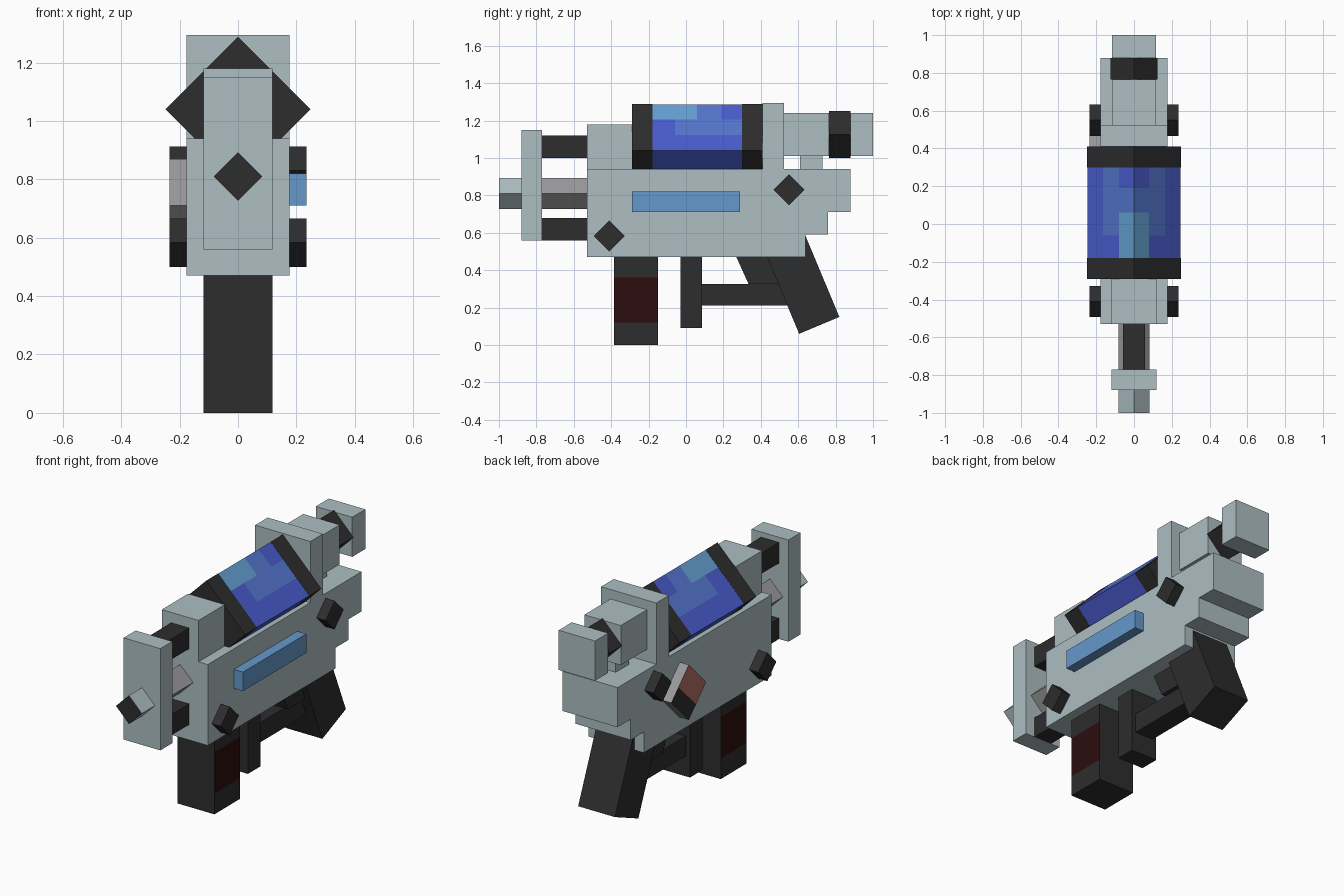
import bpy, bmesh, math
from mathutils import Matrix, Vector

if "Cube" in bpy.data.objects:
    bpy.data.objects.remove(bpy.data.objects["Cube"])


def material(name, rgb):
    lin = [((c / 255 + 0.055) / 1.055) ** 2.4 if c > 10 else c / 255 / 12.92 for c in rgb]
    m = bpy.data.materials.new(name)
    m.use_nodes = True
    m.diffuse_color = (*lin, 1)
    bsdf = m.node_tree.nodes["Principled BSDF"]
    bsdf.inputs["Base Color"].default_value = (*lin, 1)
    bsdf.inputs["Roughness"].default_value = 0.7
    return m


PALE = material("pale steel", (173, 190, 194))
DARK = material("charcoal", (45, 45, 45))
GREY = material("mid grey", (154, 154, 156))
BAR = material("light blue", (101, 153, 203))
RED = material("dark red", (45, 13, 14))
ROSE = material("dusty red", (180, 112, 106))
GLASS = material("deep blue", (74, 92, 206))
GLASS_MID = material("medium blue", (84, 118, 206))
GLASS_LIGHT = material("sky blue", (100, 160, 210))


def finish(name, bm, *mats):
    bmesh.ops.recalc_face_normals(bm, faces=bm.faces)
    mesh = bpy.data.meshes.new(name)
    bm.to_mesh(mesh)
    bm.free()
    for m in mats:
        mesh.materials.append(m)
    ob = bpy.data.objects.new(name, mesh)
    bpy.context.collection.objects.link(ob)
    return ob


def box_mesh(x, y, z, axis="X", angle=0):
    """Box from (low, high) ranges, turned about its own centre."""
    bm = bmesh.new()
    size = [r[1] - r[0] for r in (x, y, z)]
    mid = Vector([(r[0] + r[1]) / 2 for r in (x, y, z)])
    mat = Matrix.Translation(mid) @ Matrix.Rotation(math.radians(angle), 4, axis) @ Matrix.Diagonal((*size, 1))
    bmesh.ops.create_cube(bm, size=1, matrix=mat)
    return bm


def box(name, half_x, y, z, mat):
    return finish(name, box_mesh((-half_x, half_x), y, z), mat)


def diamond_mesh(axis, along, centre, r):
    """Square bar on edge, running along X or Y; r is half its diagonal."""
    h = r / math.sqrt(2)
    a, z = centre
    side, up = (a - h, a + h), (z - h, z + h)
    if axis == "X":
        return box_mesh(along, side, up, "X", 45)
    return box_mesh(side, along, up, "Y", 45)


def extrude_profile(name, half_x, pts, mat):
    """Side profile of (y, z) points given a width."""
    bm = bmesh.new()
    face = bm.faces.new([bm.verts.new((-half_x, y, z)) for y, z in pts])
    new = bmesh.ops.extrude_face_region(bm, geom=[face])["geom"]
    bmesh.ops.translate(bm, vec=(2 * half_x, 0, 0), verts=[v for v in new if isinstance(v, bmesh.types.BMVert)])
    return finish(name, bm, mat)


# Main body with stepped rear underside
extrude_profile("body", 0.177, [(-0.53, 0.47), (0.64, 0.47), (0.64, 0.59), (0.76, 0.59),
                                (0.76, 0.71), (0.88, 0.71), (0.88, 0.94), (-0.53, 0.94)], PALE)
box("front_upper_block", 0.118, (-0.53, -0.29), (0.93, 1.18), PALE)

# Barrel assembly
box("front_plate", 0.118, (-0.88, -0.77), (0.56, 1.15), PALE)
box("upper_barrel_rod", 0.058, (-0.77, -0.53), (1.0, 1.12), DARK)
box("lower_barrel_rod", 0.058, (-0.77, -0.53), (0.56, 0.68), DARK)
finish("centre_barrel", diamond_mesh("Y", (-0.77, -0.53), (0, 0.81), 0.083), GREY)
muzzle = finish("muzzle", diamond_mesh("Y", (-1.0, -0.88), (0, 0.81), 0.083), PALE, DARK)
for p in muzzle.data.polygons:
    p.material_index = int(p.normal.y < -0.9)

# Energy tank: two collars and a patterned glass
for name, span in (("tank_front_collar", (-0.29, -0.18)), ("tank_rear_collar", (0.30, 0.41))):
    finish(name, diamond_mesh("Y", span, (0, 1.04), 0.248), DARK)
bm = bmesh.new()
R = 0.247
half = [(0, 1.04 - R)] + [(x, 1.04 + R - x) for x in (R, 0.165, 0.08)]
ring = half + [(0, 1.04 + R)] + [(-x, z) for x, z in reversed(half[1:])]
rows = [[bm.verts.new((x, y, z)) for x, z in ring] for y in (-0.18, -0.06, 0.06, 0.19, 0.30)]
for a, b in zip(rows, rows[1:]):
    for i in range(len(ring)):
        j = (i + 1) % len(ring)
        f = bm.faces.new((a[i], a[j], b[j], b[i]))
        c = f.calc_center_median()
        if c.z < 1.04:
            continue
        if abs(c.x) < 0.08:
            f.material_index = 2 if c.y < 0.06 else (1 if c.y < 0.19 else 0)
        elif abs(c.x) < 0.165 and c.y > -0.06:
            f.material_index = 1
finish("tank_glass", bm, GLASS, GLASS_MID, GLASS_LIGHT)

# Rear sight assembly
box("rear_post", 0.177, (0.41, 0.525), (0.93, 1.295), PALE)
box("rear_block", 0.117, (0.525, 0.765), (1.01, 1.24), PALE)
box("rear_block_support", 0.06, (0.61, 0.73), (0.93, 1.02), PALE)
finish("rear_joint", diamond_mesh("Y", (0.765, 0.88), (0, 1.125), 0.125), DARK)
box("rear_cap", 0.117, (0.88, 1.0), (1.01, 1.24), PALE)

# Side pins, left and right
for side, span in (("left", (0.16, 0.235)), ("right", (-0.235, -0.16))):
    for end, centre in (("front", (-0.41, 0.583)), ("rear", (0.55, 0.83))):
        finish(f"{end}_pin_{side}", diamond_mesh("X", span, centre, 0.083), DARK)

# Left light bar
finish("side_light_bar", box_mesh((0.17, 0.235), (-0.29, 0.29), (0.71, 0.82)), BAR)

# Right diamond plate, outer face split into two colours
bm = diamond_mesh("X", (-0.235, -0.17), (0.31, 0.71), 0.16)
down_back = Vector((0, 1, -1)).normalized()
bmesh.ops.bisect_plane(bm, geom=bm.verts[:] + bm.edges[:] + bm.faces[:],
                       plane_co=Vector((0, 0.31, 0.71)) + down_back * 0.02, plane_no=down_back)
plate = finish("side_diamond_plate", bm, GREY, ROSE, DARK)
for p in plate.data.polygons:
    if p.normal.x < -0.9:
        low = (p.center - Vector((0, 0.31, 0.71))).dot(down_back) > 0.02
        p.material_index = 2 if low else 1

# Front handle with red side panels
bm = box_mesh((-0.118, 0.118), (-0.385, -0.15), (0, 0.48))
for z in (0.12, 0.36):
    bmesh.ops.bisect_plane(bm, geom=bm.verts[:] + bm.edges[:] + bm.faces[:],
                           plane_co=(0, 0, z), plane_no=(0, 0, 1))
handle = finish("front_handle", bm, DARK, RED)
for p in handle.data.polygons:
    p.material_index = int(abs(p.normal.x) > 0.9 and 0.12 < p.center.z < 0.36)

# Trigger guard and rear grip
box("guard_post", 0.085, (-0.03, 0.085), (0.09, 0.48), DARK)
box("guard_bar", 0.06, (0.08, 0.58), (0.21, 0.325), DARK)
extrude_profile("guard_strut", 0.085, [(0.265, 0.48), (0.335, 0.325), (0.52, 0.325), (0.46, 0.48)], DARK)
extrude_profile("rear_grip", 0.118, [(0.605, 0.06), (0.82, 0.15), (0.632, 0.60), (0.417, 0.51)], DARK)
